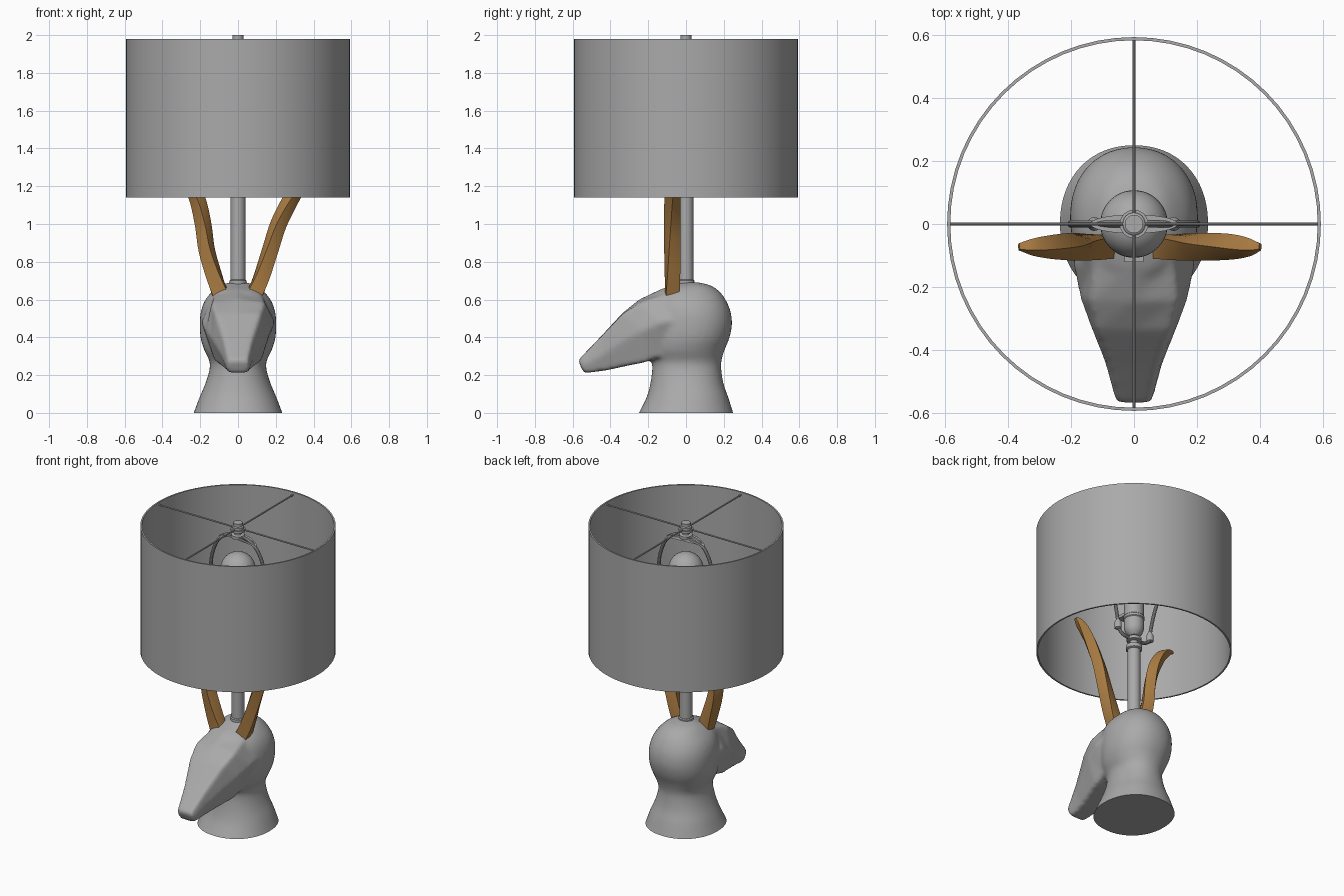
import bpy, bmesh, math
from mathutils import Vector

if "Cube" in bpy.data.objects:
    bpy.data.objects.remove(bpy.data.objects["Cube"])


def material(name, rgb):
    m = bpy.data.materials.new(name)
    m.diffuse_color = (*rgb, 1)
    m.use_nodes = True
    m.node_tree.nodes["Principled BSDF"].inputs["Base Color"].default_value = m.diffuse_color
    return m


GREY = material("plain grey", (0.4, 0.4, 0.4))
BROWN = material("horn brown", (0.4, 0.2, 0.055))


def finish(name, bm, mat, angle=35):
    bmesh.ops.recalc_face_normals(bm, faces=bm.faces)
    me = bpy.data.meshes.new(name)
    bm.to_mesh(me)
    bm.free()
    ob = bpy.data.objects.new(name, me)
    bpy.context.collection.objects.link(ob)
    me.materials.append(mat)
    bpy.ops.object.select_all(action='DESELECT')
    ob.select_set(True)
    bpy.context.view_layer.objects.active = ob
    bpy.ops.object.shade_smooth_by_angle(angle=math.radians(angle))
    return ob


def loft(bm, rings, closed=False):
    """Skin a list of point rings, capping the ends or closing the loop."""
    vs = [[bm.verts.new(p) for p in r] for r in rings]
    n = len(vs[0])
    pairs = list(zip(vs, vs[1:])) + ([(vs[-1], vs[0])] if closed else [])
    for a, b in pairs:
        for i in range(n):
            j = (i + 1) % n
            bm.faces.new((a[i], a[j], b[j], b[i]))
    if not closed:
        bm.faces.new(vs[0])
        bm.faces.new(vs[-1])


def lathe(name, profile, closed=False, segs=48, mat=GREY):
    bm = bmesh.new()
    loft(bm, [[(r * math.cos(t), r * math.sin(t), z)
               for t in (2 * math.pi * i / segs for i in range(segs))]
              for r, z in profile], closed)
    return finish(name, bm, mat)


def spline(pts, steps=6):
    """Catmull-Rom through the points (any dimension)."""
    P = [Vector(p) for p in pts]
    P = [2 * P[0] - P[1]] + P + [2 * P[-1] - P[-2]]
    out = []
    for k in range(1, len(P) - 2):
        a, b, c, d = P[k - 1:k + 3]
        for s in range(steps):
            t = s / steps
            out.append(0.5 * (2 * b + (c - a) * t + (2 * a - 5 * b + 4 * c - d) * t * t
                              + (3 * b - a - 3 * c + d) * t ** 3))
    return out + [P[-2]]


def tube(name, pts, r, segs=10):
    """Round wire along a path lying in a vertical plane."""
    path = [Vector(p) for p in pts]
    rings = []
    for i, p in enumerate(path):
        t = (path[min(i + 1, len(path) - 1)] - path[max(i - 1, 0)]).normalized()
        side = t.cross(Vector((0, 1, 0)) if abs(t.y) < 0.5 else Vector((1, 0, 0))).normalized()
        up = t.cross(side)
        rings.append([p + r * (math.cos(a) * side + math.sin(a) * up)
                      for a in (2 * math.pi * k / segs for k in range(segs))])
    bm = bmesh.new()
    loft(bm, rings)
    return finish(name, bm, GREY)


# --- Animal head: neck and skull as stacked ovals, snout as slanted sections ---
bm = bmesh.new()
# height, front y, back y, half width
skull = [(-.06, -.28, .27, .26), (0, -.25, .25, .235), (.08, -.21, .225, .205),
         (.15, -.19, .2, .175), (.22, -.18, .188, .153), (.27, -.18, .187, .15),
         (.33, -.2, .203, .178), (.39, -.2, .228, .197), (.46, -.2, .243, .203),
         (.53, -.2, .238, .198), (.59, -.19, .215, .178), (.64, -.16, .18, .14),
         (.675, -.07, .13, .095), (.692, -.02, .06, .04)]


def oval(z, yf, yb, w, n=40):
    out = []
    for k in range(n):
        a = 2 * math.pi * k / n
        c, s = math.cos(a), math.sin(a)
        e = 2 / 2.15
        out.append((w * math.copysign(abs(c) ** e, c),
                    (yf + yb) / 2 + (yb - yf) / 2 * math.copysign(abs(s) ** e, s), z))
    return out


loft(bm, [oval(*v) for v in spline([(a, b, c, d) for a, b, c, d in skull], 4)])
# top y, top z, bottom y, bottom z, half widths (top, middle, bottom), edge drop
snout = [(-.572, .278, -.54, .21, .05, .06, .05, 0),
         (-.455, .4, -.42, .226, .078, .092, .065, .01),
         (-.335, .53, -.31, .25, .12, .138, .095, .02),
         (-.245, .603, -.22, .268, .14, .172, .12, .06),
         (-.12, .662, -.13, .3, .125, .195, .13, .1),
         (.03, .688, .0, .32, .09, .19, .12, .08)]
rings = []
for yt, zt, yb, zb, ht, hm, hb, d in snout:
    half = [(ht, 1 - d), (hm, .5), (hb, 0)]
    rings.append([(x, yb + (yt - yb) * f, zb + (zt - zb) * f)
                  for x, f in [(0, 1)] + half + [(-x, f) for x, f in half[::-1]]])
loft(bm, rings)
head = finish("animal_head", bm, GREY)
rm = head.modifiers.new("blend", 'REMESH')
rm.mode = 'VOXEL'
rm.voxel_size = 0.011
sm = head.modifiers.new("soften", 'SMOOTH')
sm.factor = 0.5
sm.iterations = 12
mesh = bpy.data.meshes.new_from_object(head.evaluated_get(bpy.context.evaluated_depsgraph_get()))
bpy.data.objects.remove(head)
bm = bmesh.new()
bm.from_mesh(mesh)
bpy.data.meshes.remove(mesh)
# flat underside at the ground
cut = bmesh.ops.bisect_plane(bm, geom=bm.verts[:] + bm.edges[:] + bm.faces[:],
                             plane_co=(0, 0, 0), plane_no=(0, 0, 1), clear_inner=True)
bmesh.ops.contextual_create(bm, geom=[e for e in cut['geom_cut'] if isinstance(e, bmesh.types.BMEdge)])
finish("animal_head", bm, GREY, 45)

# --- Horns: twisted square section, bent differently on each side ---
# x, z, radius across x, radius across y
horns = {"left_horn": [(-.09, .62, .05, .045), (-.125, .72, .046, .044), (-.165, .86, .042, .042),
                       (-.185, 1.0, .04, .04), (-.215, 1.13, .038, .038), (-.265, 1.23, .032, .034),
                       (-.32, 1.285, .022, .026), (-.365, 1.3, .008, .012)],
         "right_horn": [(.085, .62, .05, .045), (.125, .72, .046, .044), (.17, .86, .042, .042),
                        (.215, 1.0, .04, .04), (.28, 1.13, .038, .038), (.33, 1.2, .032, .034),
                        (.37, 1.24, .022, .026), (.4, 1.26, .008, .012)]}
for name, pts in horns.items():
    path = spline(pts, 5)
    sign = math.copysign(1, pts[0][0])
    rings = []
    for i, p in enumerate(path):
        q = path[min(i + 1, len(path) - 1)] - path[max(i - 1, 0)]
        t = Vector((q[0], 0, q[1])).normalized()
        side = Vector((t.z, 0, -t.x))
        twist = math.radians(45 + 80 * i / len(path)) * sign
        ring = []
        for k in range(8):
            a = k * math.pi / 4 + twist
            f = 1.12 if k % 2 == 0 else 0.88
            ring.append(Vector((p[0], -.072, p[1])) + side * (p[2] * f * math.cos(a))
                        + Vector((0, p[3] * f * math.sin(a), 0)))
        rings.append(ring)
    bm = bmesh.new()
    loft(bm, rings)
    finish(name, bm, BROWN, 40)

# --- Stem, socket, bulb and finial ---
lathe("stem", [(.045, .66), (.045, .7), (.039, .705), (.039, 1.15), (.05, 1.155), (.05, 1.18),
               (.025, 1.185), (.025, 1.21), (.045, 1.215), (.045, 1.235), (.02, 1.24), (.02, 1.27)])
lathe("socket", [(.025, 1.25), (.05, 1.27), (.06, 1.3), (.06, 1.36), (.064, 1.365), (.064, 1.38),
                 (.06, 1.385), (.06, 1.51), (.052, 1.51)])
bulb = [(.045, 1.49), (.048, 1.54), (.07, 1.6)]
bulb += [(.107 * math.cos(a), 1.69 + .107 * math.sin(a))
         for a in (math.radians(d) for d in range(-40, 90, 10))] + [(.004, 1.797)]
lathe("bulb", bulb)
lathe("finial", [(.04, 1.9), (.04, 1.92), (.022, 1.925), (.022, 1.945), (.036, 1.95),
                 (.036, 1.975), (.029, 1.98), (.029, 2.0)], segs=24)


def box(name, centre, size):
    bm = bmesh.new()
    bmesh.ops.create_cube(bm, size=1)
    for v in bm.verts:
        v.co = Vector(centre) + Vector(a * b for a, b in zip(v.co, size))
    return finish(name, bm, GREY)


box("switch_key", (0, -.085, 1.42), (.06, .07, .02))

# --- Harp: saddle below the socket, wire loop around the bulb, flat top plate ---
half = [(.045, 0, 1.225), (.09, 0, 1.235), (.125, 0, 1.27), (.13, 0, 1.33), (.155, 0, 1.45),
        (.195, 0, 1.6), (.195, 0, 1.72), (.15, 0, 1.84), (.08, 0, 1.9), (0, 0, 1.912)]
for side, s in (("left", -1), ("right", 1)):
    tube(side + "_harp_wire", spline([(s * x, y, z) for x, y, z in half]), .011)
    nut = lathe(side + "_harp_nut", [(.012, 1.255), (.022, 1.26), (.022, 1.3), (.012, 1.32)], segs=16)
    nut.location.x = s * .126
bm = bmesh.new()
loft(bm, [[(.14 * math.cos(a), .03 * math.sin(a), z - .25 * (.14 * math.cos(a)) ** 2 * 8)
           for a in (2 * math.pi * k / 24 for k in range(24))] for z in (1.905, 1.918)])
finish("harp_top_plate", bm, GREY)

# --- Drum shade, rims and spokes ---
lathe("lamp_shade", [(.592, 1.14), (.592, 1.98), (.582, 1.98), (.582, 1.14)], closed=True, segs=64)
lathe("spoke_hub", [(.045, 1.945), (.045, 1.96)], segs=24)
for name, d in (("spoke_across", (1, 0)), ("spoke_front_back", (0, 1))):
    tube(name, [(-.585 * d[0], -.585 * d[1], 1.962), (.585 * d[0], .585 * d[1], 1.962)], .005, 8)
